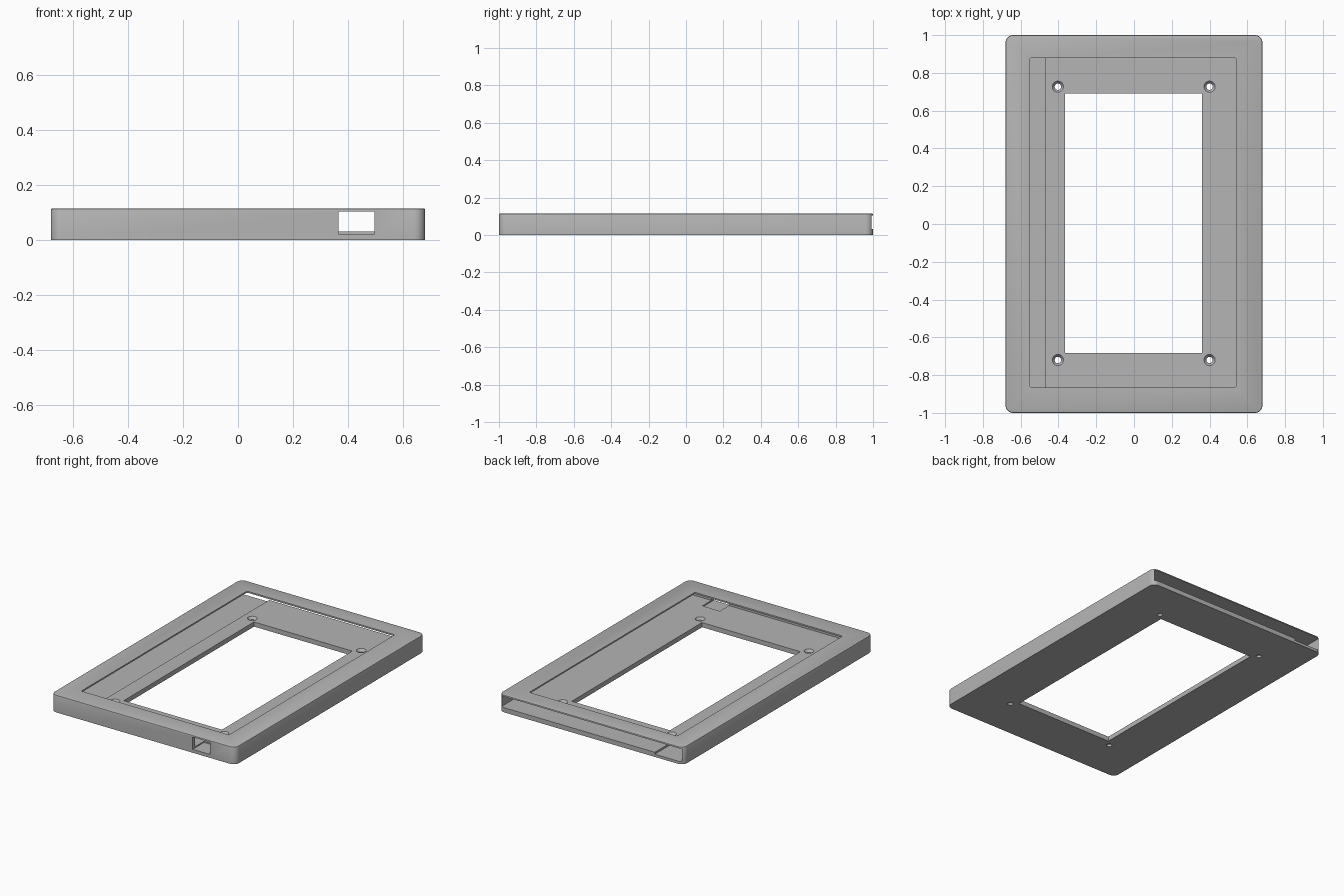
import bpy
import bmesh
from mathutils import Matrix

if "Cube" in bpy.data.objects:
    bpy.data.objects.remove(bpy.data.objects["Cube"], do_unlink=True)

grey = bpy.data.materials.new("matte_grey")
grey.use_nodes = True
colour = (0.46, 0.46, 0.46, 1)
grey.diffuse_color = colour
grey.node_tree.nodes["Principled BSDF"].inputs["Base Color"].default_value = colour


def add_object(name, bm):
    mesh = bpy.data.meshes.new(name)
    bm.to_mesh(mesh)
    bm.free()
    mesh.materials.append(grey)
    obj = bpy.data.objects.new(name, mesh)
    bpy.context.collection.objects.link(obj)
    return obj


def box(name, x, y, z, corner=0, rim=0):
    """Block between limits, with rounded upright corners and a softened top rim."""
    bm = bmesh.new()
    bmesh.ops.create_cube(bm, size=1)
    for v in bm.verts:
        v.co = [lim[0] if c < 0 else lim[1] for c, lim in zip(v.co, (x, y, z))]
    if corner:
        upright = [e for e in bm.edges if abs(e.verts[0].co.z - e.verts[1].co.z) > 1e-4]
        bmesh.ops.bevel(bm, geom=upright, offset=corner, segments=8, profile=0.5, affect='EDGES')
    if rim:
        top = [e for e in bm.edges if all(v.co.z > z[1] - 1e-4 for v in e.verts)]
        bmesh.ops.bevel(bm, geom=top, offset=rim, segments=2, profile=0.5, affect='EDGES')
    return add_object(name, bm)


def cone(name, x, y, z, low, high):
    """Round cutter between two heights with a lower and an upper radius."""
    bm = bmesh.new()
    bmesh.ops.create_cone(bm, cap_ends=True, segments=32, radius1=low, radius2=high,
                          depth=z[1] - z[0],
                          matrix=Matrix.Translation((x, y, sum(z) / 2)))
    return add_object(name, bm)


def cut(target, cutter):
    mod = target.modifiers.new("cut", 'BOOLEAN')
    mod.operation = 'DIFFERENCE'
    mod.solver = 'EXACT'
    mod.object = cutter
    bpy.context.view_layer.objects.active = target
    bpy.ops.object.modifier_apply(modifier=mod.name)
    bpy.data.objects.remove(cutter, do_unlink=True)


# Outer shell
frame = box("frame", (-0.68, 0.68), (-1, 1), (0, 0.115), corner=0.04, rim=0.006)

# Slide-in cavity, open at the back, and the deeper channel along one side
cut(frame, box("cavity", (-0.664, 0.664), (-0.975, 1.1), (0.031, 0.105)))
cut(frame, box("side_channel", (-0.6635, -0.47), (-0.974, 1.1), (0.018, 0.06)))

# Opening in the top lip and window in the floor
cut(frame, box("top_opening", (-0.55, 0.54), (-0.865, 0.88), (0.08, 0.2), corner=0.008))
cut(frame, box("floor_window", (-0.365, 0.36), (-0.683, 0.69), (-0.1, 0.08)))

# Connector port through the front wall
cut(frame, box("front_port", (0.366, 0.495), (-1.1, -0.88), (0.023, 0.1045)))

# Countersunk screw holes
for x in (-0.403, 0.4):
    for y in (-0.72, 0.727):
        cut(frame, cone("screw_hole", x, y, (-0.05, 0.06), 0.017, 0.017))
        cut(frame, cone("countersink", x, y, (0.012, 0.034), 0.015, 0.032))

bpy.ops.object.select_all(action='DESELECT')
frame.select_set(True)
bpy.context.view_layer.objects.active = frame
bpy.ops.object.shade_smooth_by_angle(angle=0.6)
